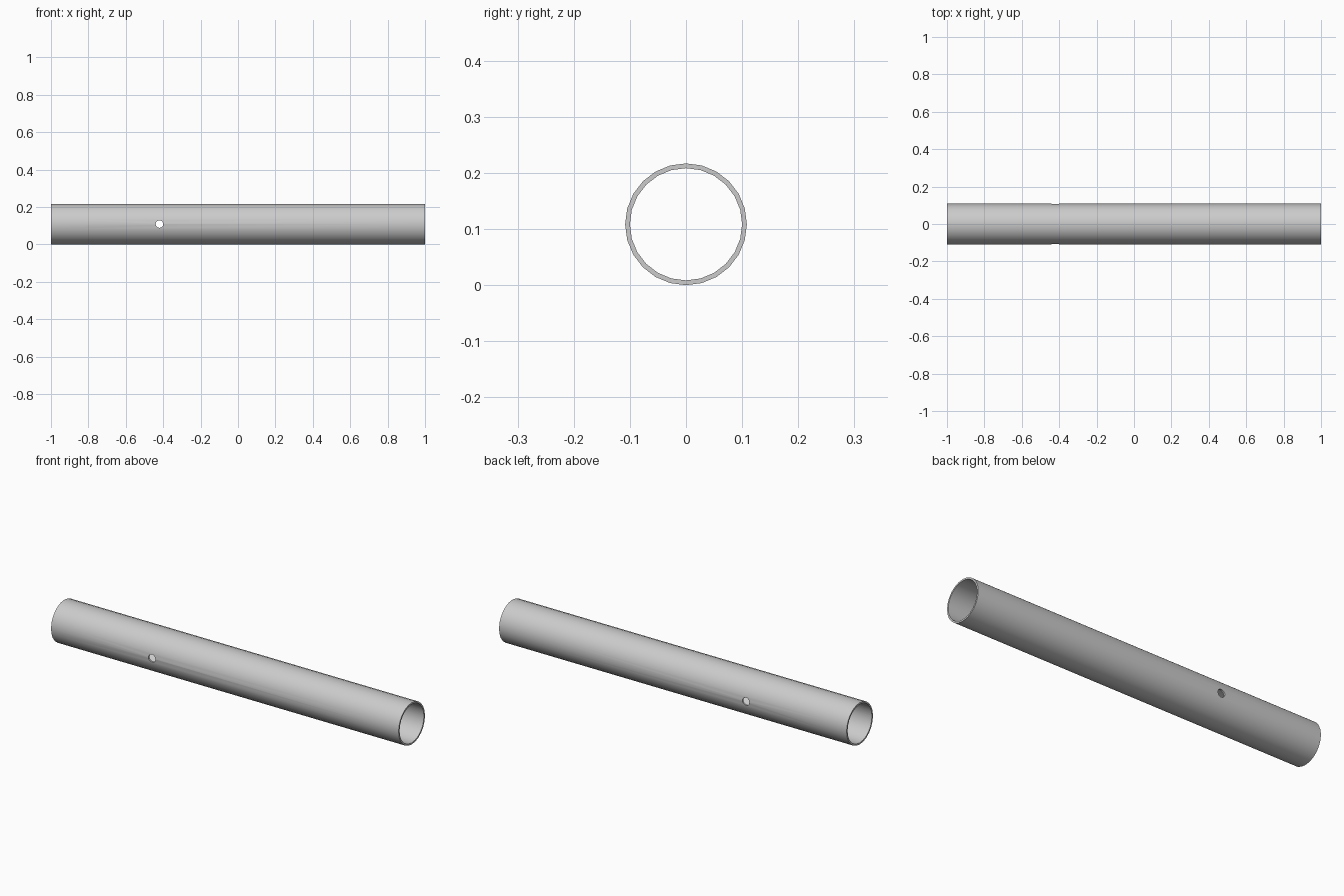
import bpy, bmesh, math

if "Cube" in bpy.data.objects:
    bpy.data.objects.remove(bpy.data.objects["Cube"])

R_OUT, R_IN, SIDES = 0.1085, 0.1, 24
CZ = R_OUT

# Tube: rings at both ends, joined into outer wall, inner wall and end rims
bm = bmesh.new()
def ring(x, r):
    return [bm.verts.new((x, r * math.cos(2 * math.pi * i / SIDES),
                          r * math.sin(2 * math.pi * i / SIDES))) for i in range(SIDES)]
rings = [ring(-1, R_OUT), ring(1, R_OUT), ring(1, R_IN), ring(-1, R_IN)]
for k in range(4):
    a, b = rings[k], rings[(k + 1) % 4]
    for i in range(SIDES):
        j = (i + 1) % SIDES
        bm.faces.new((a[i], a[j], b[j], b[i]))
bmesh.ops.recalc_face_normals(bm, faces=bm.faces)
mesh = bpy.data.meshes.new("tube")
bm.to_mesh(mesh)
bm.free()
tube = bpy.data.objects.new("tube", mesh)
tube.location.z = CZ
bpy.context.collection.objects.link(tube)

# Cross-drilled pin hole through both walls
bpy.ops.mesh.primitive_cylinder_add(vertices=24, radius=0.02, depth=0.4,
                                    location=(-0.42, 0, CZ),
                                    rotation=(math.pi / 2, 0, 0))
cutter = bpy.context.object
cutter.name = "pin_hole_cutter"
cutter.hide_render = True

bpy.ops.object.select_all(action='DESELECT')
tube.select_set(True)
bpy.context.view_layer.objects.active = tube
mod = tube.modifiers.new("pin_hole", 'BOOLEAN')
mod.operation = 'DIFFERENCE'
mod.solver = 'EXACT'
mod.object = cutter
bpy.ops.object.modifier_apply(modifier=mod.name)
bpy.data.objects.remove(cutter)

# Smooth walls, crisp rims
bpy.ops.object.shade_smooth_by_angle(angle=math.radians(30))
